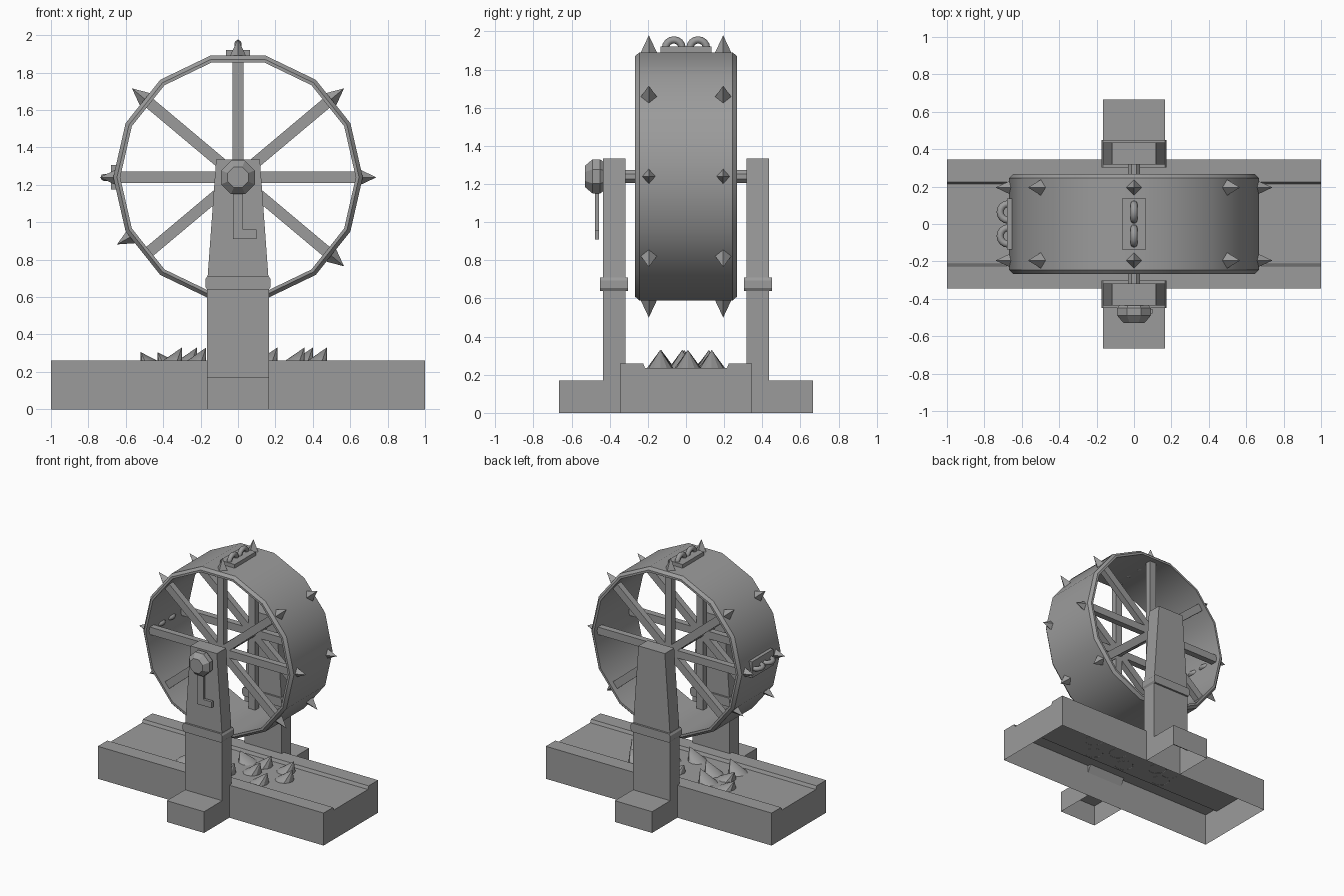
import bpy, bmesh, math
from mathutils import Matrix, Vector

if "Cube" in bpy.data.objects:
    bpy.data.objects.remove(bpy.data.objects["Cube"])

grey = bpy.data.materials.new("stone_grey")
grey.use_nodes = True
colour = (0.33, 0.33, 0.33, 1)
grey.diffuse_color = colour
grey.node_tree.nodes["Principled BSDF"].inputs["Base Color"].default_value = colour

AXIS_Z = 1.24
SIDES = 14


def finish(name, bm, smooth=False):
    bmesh.ops.recalc_face_normals(bm, faces=bm.faces)
    mesh = bpy.data.meshes.new(name)
    bm.to_mesh(mesh)
    bm.free()
    mesh.materials.append(grey)
    obj = bpy.data.objects.new(name, mesh)
    bpy.context.collection.objects.link(obj)
    if smooth:
        bpy.ops.object.select_all(action='DESELECT')
        obj.select_set(True)
        bpy.context.view_layer.objects.active = obj
        bpy.ops.object.shade_smooth_by_angle(angle=math.radians(30))
    return obj


def loft(bm, rings, cap=True, closed=True):
    """Skin a list of point rings; optionally cap both ends."""
    loops = [[bm.verts.new(p) for p in ring] for ring in rings]
    n = len(loops[0])
    for a, b in zip(loops, loops[1:]):
        for i in range(n if closed else n - 1):
            j = (i + 1) % n
            bm.faces.new((a[i], a[j], b[j], b[i]))
    if cap:
        bm.faces.new(loops[0])
        bm.faces.new(loops[-1])


def box(bm, centre, size, matrix=Matrix()):
    m = matrix @ Matrix.Translation(centre) @ Matrix.Diagonal((*size, 1))
    bmesh.ops.create_cube(bm, size=1, matrix=m)


def rectangle(hx, y0, y1, z):
    return [(-hx, y0, z), (hx, y0, z), (hx, y1, z), (-hx, y1, z)]


def circle(r, y, n, phase=0.0):
    angles = [2 * math.pi * i / n + phase for i in range(n)]
    return [(r * math.cos(a), y, AXIS_Z + r * math.sin(a)) for a in angles]


def around(degrees):
    """Local x becomes the outward direction at this angle of the wheel."""
    return Matrix.Translation((0, 0, AXIS_Z)) @ Matrix.Rotation(-math.radians(degrees), 4, 'Y')


# Trough base, open underneath
half = [(0.345, 0), (0.345, 0.26), (0.225, 0.26), (0.215, 0.235)]
section = half + [(-y, z) for y, z in reversed(half)]
bm = bmesh.new()
loft(bm, [[(x, y, z) for y, z in section] for x in (-1, 1)], closed=False)
finish("trough_base", bm)

# Towers with feet, collars and tapered tops
for side, label in ((-1, "front"), (1, "back")):
    post = [(0.345, 0), (0.345, 0.2), (0.317, 0.26), (0.317, 0.65),
            (0.435, 0.65), (0.435, 0.17), (0.665, 0.17), (0.665, 0)]
    bm = bmesh.new()
    loft(bm, [[(x, side * y, z) for y, z in post] for x in (-0.165, 0.165)], closed=False)
    finish(label + "_tower_post", bm)

    bm = bmesh.new()
    y0, y1 = side * 0.303, side * 0.45
    loft(bm, [rectangle(0.165, y0, y1, 0.64), rectangle(0.175, y0, y1, 0.655),
              rectangle(0.175, y0, y1, 0.695), rectangle(0.165, y0, y1, 0.71)])
    finish(label + "_tower_collar", bm)

    bm = bmesh.new()
    y0, y1 = side * 0.317, side * 0.435
    loft(bm, [rectangle(0.163, y0, y1, 0.7), rectangle(0.117, y0, y1, 1.335)])
    finish(label + "_tower_top", bm)

# Wheel drum with chamfered edges
profile = [(0.63, -0.267), (0.647, -0.267), (0.667, -0.245),
           (0.667, 0.245), (0.647, 0.267), (0.63, 0.267), (0.63, -0.267)]
bm = bmesh.new()
loft(bm, [circle(r, y, SIDES) for r, y in profile], cap=False)
bmesh.ops.remove_doubles(bm, verts=bm.verts, dist=0.0001)
finish("wheel_drum", bm, smooth=True)

# Spokes on both sides of the drum
bm = bmesh.new()
for y in (-0.2, 0.2):
    for angle in (0, 40, 90, 140, 180, 220, 270, 320):
        box(bm, (0.315, y, 0), (0.63, 0.05, 0.06), around(angle))
finish("spokes", bm)

# Axle
bm = bmesh.new()
loft(bm, [circle(0.036, y, 8, math.pi / 8) for y in (-0.45, 0.42)])
finish("axle", bm)

# Spikes around the drum
bm = bmesh.new()
for y in (-0.195, 0.195):
    for angle in (0, 40, 90, 140, 180, 209, 270, 320):
        m = around(angle) @ Matrix.Translation((0.69, y, 0)) @ Matrix.Rotation(math.pi / 2, 4, 'Y')
        bmesh.ops.create_cone(bm, cap_ends=True, segments=4, radius1=0.047,
                              radius2=0, depth=0.1, matrix=m)
finish("drum_spikes", bm)

# Shackle plates and rings
for angle, label in ((90, "top"), (180, "right")):
    bm = bmesh.new()
    box(bm, (0.66, 0, 0), (0.04, 0.27, 0.13), around(angle))
    finish(label + "_shackle_plate", bm)
    for y in (-0.064, 0.064):
        bpy.ops.mesh.primitive_torus_add(major_radius=0.044, minor_radius=0.019,
                                         major_segments=16, minor_segments=8)
        ring = bpy.context.object
        ring.name = label + "_shackle_ring"
        ring.matrix_world = (around(angle) @ Matrix.Translation((0.672, y, 0)))
        ring.data.materials.append(grey)
        bpy.ops.object.shade_smooth_by_angle(angle=math.radians(60))

# Crank knob and handle
bm = bmesh.new()
loft(bm, [circle(r, y, 8, math.pi / 8) for r, y in
          ((0.08, -0.43), (0.097, -0.45), (0.097, -0.49), (0.06, -0.53))])
finish("crank_knob", bm)

handle = [(-0.027, 1.2), (-0.027, 0.91), (0.1, 0.91),
          (0.1, 0.96), (0.027, 0.96), (0.027, 1.2)]
bm = bmesh.new()
loft(bm, [[(x, y, z) for x, z in handle] for y in (-0.478, -0.455)])
finish("crank_handle", bm)

# Leaning ground spikes in the trough: tip x, row y, lean direction
tips = [(0.475, 0.01, 1), (0.355, -0.135, 1), (0.4, 0.135, 1), (0.21, 0.12, 1),
        (0.21, -0.02, 1), (0.06, -0.13, 1), (-0.06, 0.11, -1), (-0.17, -0.01, 1),
        (-0.22, 0.135, 1), (-0.3, -0.13, 1), (-0.43, 0.0, -1), (-0.52, 0.13, -1)]
bm = bmesh.new()
for x, y, lean in tips:
    base = Vector((x - lean * 0.07, y, 0.234))
    apex = bm.verts.new((x, y, 0.33 if lean > 0 else 0.305))
    rim = [bm.verts.new(base + Vector((0.07 * math.cos(a), 0.07 * math.sin(a), 0)))
           for a in (2 * math.pi * i / 12 for i in range(12))]
    for i in range(12):
        bm.faces.new((rim[i], rim[(i + 1) % 12], apex))
finish("trough_spikes", bm, smooth=True)
